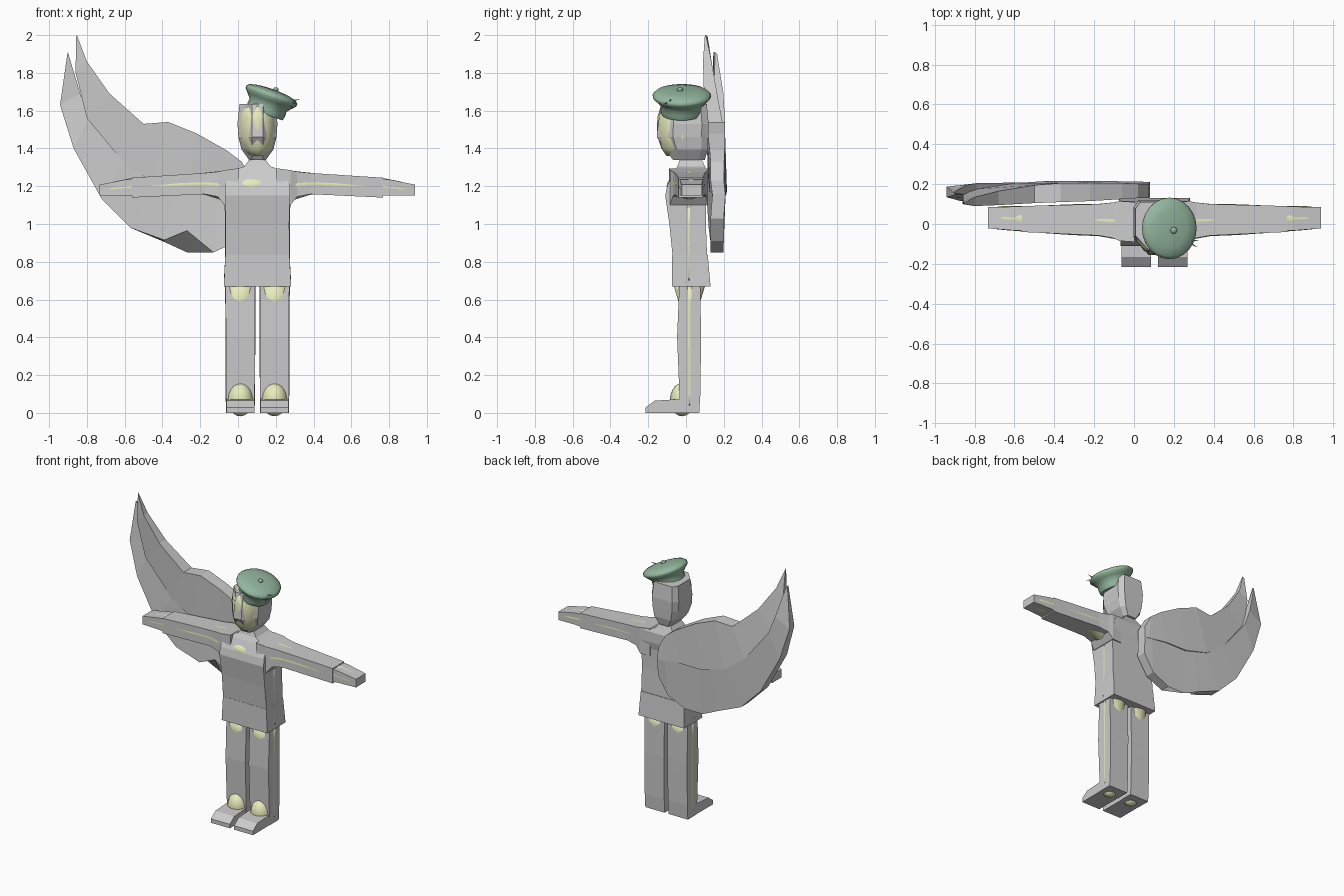
import bpy, bmesh
from math import cos, sin, pi, radians
from mathutils import Matrix, Vector

CX = 0.103  # centre line of the figure


def material(name, rgb):
    m = bpy.data.materials.new(name)
    m.diffuse_color = (*rgb, 1)
    return m


YELLOW = material("pale_yellow", (0.80, 0.84, 0.50))
GREEN = material("felt_green", (0.30, 0.48, 0.35))


def finish(bm, name, mat=None, smooth=False):
    bmesh.ops.recalc_face_normals(bm, faces=bm.faces[:])
    me = bpy.data.meshes.new(name)
    bm.to_mesh(me)
    bm.free()
    ob = bpy.data.objects.new(name, me)
    bpy.context.collection.objects.link(ob)
    if mat:
        me.materials.append(mat)
    for p in me.polygons:
        p.use_smooth = smooth
    return ob


def loft(name, sections, mat=None, smooth=False):
    """Skin a list of equal-length closed sections and cap both ends."""
    bm = bmesh.new()
    rings = [[bm.verts.new(p) for p in s] for s in sections]
    n = len(rings[0])
    for a, b in zip(rings, rings[1:]):
        for i in range(n):
            j = (i + 1) % n
            bm.faces.new((a[i], a[j], b[j], b[i]))
    bm.faces.new(rings[0])
    bm.faces.new(rings[-1])
    return finish(bm, name, mat, smooth)


def box_z(z, cx, hw, yf, yb):
    return [(cx - hw, yf, z), (cx + hw, yf, z), (cx + hw, yb, z), (cx - hw, yb, z)]


def box_x(x, yf, yb, z0, z1):
    return [(x, yf, z0), (x, yb, z0), (x, yb, z1), (x, yf, z1)]


def oval_z(z, cx, rx, cy, ry, n=12):
    return [(cx + rx * cos(2 * pi * i / n), cy + ry * sin(2 * pi * i / n), z) for i in range(n)]


def oval_x(x, cy, ry, cz, rz, n=12):
    return [(x, cy + ry * cos(2 * pi * i / n), cz + rz * sin(2 * pi * i / n)) for i in range(n)]


def ellipsoid(name, centre, radii, mat, u=16, v=10):
    bm = bmesh.new()
    bmesh.ops.create_uvsphere(bm, u_segments=u, v_segments=v, radius=1,
                              matrix=Matrix.Translation(centre) @ Matrix.Diagonal((*radii, 1)))
    return finish(bm, name, mat, True)


# torso and tunic skirt
loft("torso", [box_z(z, CX, *r) for z, *r in [
    (0.82, 0.170, -0.07, 0.112), (1.0, 0.168, -0.088, 0.105), (1.15, 0.172, -0.11, 0.105),
    (1.20, 0.172, -0.10, 0.115), (1.275, 0.15, -0.065, 0.115), (1.305, 0.07, -0.045, 0.10),
    (1.35, 0.035, -0.03, 0.08)]])
loft("tunic_skirt", [box_z(0.67, CX, 0.178, -0.075, 0.13), box_z(0.837, CX, 0.170, -0.073, 0.115)])

# head: narrow front, wide sides
head = []
for z, hw, yf, yb in [(1.34, 0.045, -0.07, 0.10), (1.395, 0.085, -0.11, 0.115),
                      (1.46, 0.100, -0.155, 0.118), (1.53, 0.106, -0.148, 0.12),
                      (1.635, 0.095, -0.13, 0.11)]:
    head.append([(CX - 0.03, yf, z), (CX + 0.03, yf, z), (CX + hw, yf * 0.45, z), (CX + hw, yb * 0.7, z),
                 (CX + hw * 0.75, yb, z), (CX - hw * 0.75, yb, z), (CX - hw, yb * 0.7, z), (CX - hw, yf * 0.45, z)])
loft("head", head)

# pale inner body showing through the outer shell
loft("inner_head", [oval_z(z, CX, rx, -0.018, ry) for z, rx, ry in [
    (1.36, 0.045, 0.085), (1.40, 0.085, 0.112), (1.46, 0.101, 0.132), (1.52, 0.104, 0.136),
    (1.57, 0.101, 0.132), (1.625, 0.088, 0.115)]], YELLOW, True)
loft("neck", [oval_z(1.25, CX, 0.06, 0.02, 0.075), oval_z(1.30, CX, 0.04, 0.02, 0.06),
              oval_z(1.38, CX, 0.042, 0.02, 0.05)], YELLOW, True)
ellipsoid("inner_chest", (CX - 0.03, -0.02, 1.2), (0.13, 0.083, 0.06), YELLOW)
loft("inner_torso", [oval_z(z, CX, rx, 0.015, ry) for z, rx, ry in [
    (0.70, 0.178, 0.085), (0.82, 0.171, 0.08), (1.0, 0.171, 0.08), (1.1, 0.174, 0.08)]], YELLOW, True)

for s, side in ((-1, "left"), (1, "right")):
    X = lambda d: CX + s * d
    lx = X(0.0905)

    # legs and feet
    loft(side + "_leg", [box_z(z, lx, *r) for z, *r in [
        (0.0, 0.076, -0.03, 0.07), (0.10, 0.076, -0.035, 0.076), (0.40, 0.077, -0.047, 0.080),
        (0.69, 0.078, -0.035, 0.075)]])
    loft(side + "_foot", [
        [(lx + a * 0.074, y, z) for a, z in ((-1, 0), (1, 0), (1, h), (-1, h))]
        for y, h in ((-0.215, 0.028), (-0.165, 0.065), (-0.03, 0.073), (0.06, 0.073))])
    loft(side + "_inner_leg", [oval_z(z, lx, rx, 0.018, ry) for z, rx, ry in [
        (0.04, 0.077, 0.05), (0.10, 0.078, 0.052), (0.35, 0.079, 0.062), (0.58, 0.08, 0.055),
        (0.67, 0.081, 0.082)]], YELLOW, True)
    ellipsoid(side + "_inner_ankle", (lx, -0.02, 0.07), (0.068, 0.065, 0.088), YELLOW)

    # sleeves and hands
    loft(side + "_sleeve", [box_x(X(d), *r) for d, *r in [
        (0.10, -0.09, 0.11, 1.10, 1.295), (0.175, -0.085, 0.115, 1.10, 1.285),
        (0.21, -0.07, 0.108, 1.145, 1.277), (0.28, -0.058, 0.10, 1.158, 1.27),
        (0.665, -0.04, 0.09, 1.14, 1.245)]])
    loft(side + "_hand", [box_x(X(d), *r) for d, *r in [
        (0.64, -0.035, 0.088, 1.148, 1.24), (0.70, -0.033, 0.087, 1.152, 1.235),
        (0.835, -0.022, 0.085, 1.150, 1.208)]])
    loft(side + "_inner_arm", [oval_x(X(d), *r) for d, *r in [
        (0.15, 0.015, 0.09, 1.20, 0.088), (0.20, 0.017, 0.092, 1.205, 0.075),
        (0.28, 0.02, 0.081, 1.213, 0.058), (0.42, 0.022, 0.077, 1.207, 0.05),
        (0.58, 0.024, 0.068, 1.20, 0.047), (0.68, 0.027, 0.063, 1.195, 0.045),
        (0.76, 0.03, 0.06, 1.187, 0.037), (0.825, 0.03, 0.052, 1.18, 0.027)]], YELLOW, True)


# single wing: two overlapping feather layers
def feather(name, stations):
    # (edge x, edge z, crease x, crease z, front y, back y, lift of the front edge)
    secs = []
    for ex, ez, ix, iz, yf, yb, lift in stations:
        secs.append([(ex, yf, ez + lift), (ix, yf + 0.01, iz), (ix, yb, iz), (ex, yb - 0.01, ez)])
    return loft(name, secs)


feather("wing_upper_layer", [
    (-0.853, 2.0, -0.857, 1.99, 0.10, 0.115, 0),
    (-0.80, 1.86, -0.86, 1.80, 0.09, 0.145, 0),
    (-0.68, 1.69, -0.80, 1.56, 0.095, 0.175, 0),
    (-0.50, 1.53, -0.60, 1.32, 0.105, 0.205, 0),
    (-0.37, 1.54, -0.45, 1.22, 0.110, 0.215, 0),
    (-0.22, 1.48, -0.27, 1.17, 0.115, 0.217, 0),
    (-0.06, 1.39, -0.10, 1.17, 0.125, 0.215, 0),
    (0.02, 1.33, 0.05, 1.15, 0.13, 0.212, 0),
    (0.075, 1.23, 0.08, 1.15, 0.13, 0.21, 0)])
feather("wing_lower_layer", [
    (-0.902, 1.91, -0.898, 1.90, 0.145, 0.165, 0),
    (-0.942, 1.63, -0.835, 1.69, 0.135, 0.198, 0),
    (-0.87, 1.40, -0.79, 1.57, 0.115, 0.205, 0),
    (-0.72, 1.13, -0.60, 1.33, 0.11, 0.208, 0),
    (-0.57, 0.98, -0.45, 1.23, 0.12, 0.21, 0),
    (-0.39, 0.905, -0.34, 1.20, 0.128, 0.21, 0.01),
    (-0.27, 0.85, -0.25, 1.18, 0.13, 0.208, 0.115),
    (-0.13, 0.85, -0.10, 1.18, 0.13, 0.208, 0.0),
    (0.0, 0.91, 0.02, 1.16, 0.13, 0.21, 0.0),
    (0.078, 1.03, 0.08, 1.16, 0.13, 0.21, 0.0)])

# tilted beret
tilt = Matrix.Translation((0.142, -0.022, 1.582)) @ Matrix.Rotation(radians(20), 4, "Y")
profile = [(0.104, 0.0), (0.11, 0.025), (0.108, 0.05), (0.13, 0.075), (0.149, 0.095), (0.150, 0.108),
           (0.135, 0.122), (0.09, 0.133), (0.04, 0.137), (0.004, 0.138)]
beret = loft("beret", [oval_z(h, 0, r * 0.96, 0, r * 1.03, 24) for r, h in profile], GREEN)
beret.matrix_world = tilt
beret.data.polygons.foreach_set("use_smooth", [len(p.vertices) == 4 for p in beret.data.polygons])
ellipsoid("beret_button", tilt @ Vector((0.01, -0.01, 0.141)), (0.017, 0.017, 0.012), GREEN, 10, 6)

# small sprig on the brim
ellipsoid("sprig_knot", (0.272, -0.088, 1.648), (0.014, 0.014, 0.014), GREEN, 8, 6)
for i, tip in enumerate([(0.325, -0.08, 1.66), (0.315, -0.115, 1.635), (0.29, -0.105, 1.61)]):
    root, d = Vector((0.268, -0.088, 1.648)), Vector(tip) - Vector((0.268, -0.088, 1.648))
    bm = bmesh.new()
    bmesh.ops.create_cone(bm, segments=5, radius1=0.008, radius2=0.001, depth=d.length, cap_ends=True,
                          matrix=Matrix.Translation(root + d / 2) @ d.to_track_quat("Z", "Y").to_matrix().to_4x4())
    finish(bm, "sprig_leaf_%d" % (i + 1), GREEN)
